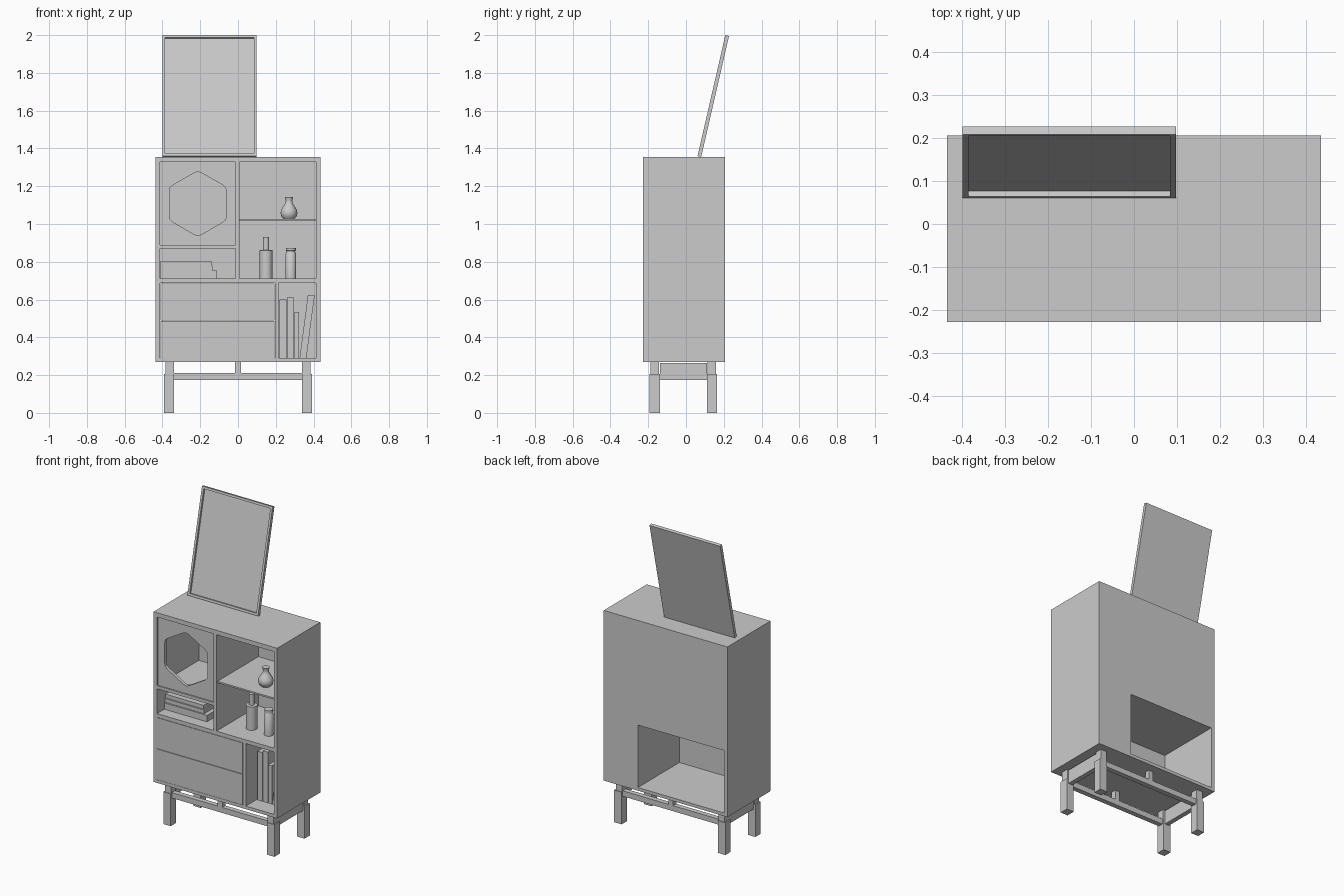
import bpy, bmesh
from math import cos, sin, pi
from mathutils import Vector

if "Cube" in bpy.data.objects:
    bpy.data.objects.remove(bpy.data.objects["Cube"])

grey = bpy.data.materials.new("light_grey")
grey.use_nodes = True
COLOUR = (0.6, 0.6, 0.6, 1)
grey.diffuse_color = COLOUR
grey.node_tree.nodes["Principled BSDF"].inputs["Base Color"].default_value = COLOUR


def finish(name, bm):
    bmesh.ops.recalc_face_normals(bm, faces=bm.faces)
    mesh = bpy.data.meshes.new(name)
    bm.to_mesh(mesh)
    bm.free()
    mesh.materials.append(grey)
    ob = bpy.data.objects.new(name, mesh)
    bpy.context.collection.objects.link(ob)
    return ob


def box(name, x, y, z, lean=0.0):
    """Box from (low, high) ranges; lean shifts the top along x."""
    bm = bmesh.new()
    bmesh.ops.create_cube(bm, size=1)
    for v in bm.verts:
        i, j, k = (int(c > 0) for c in v.co)
        v.co = (x[i] + lean * k, y[j], z[k])
    return finish(name, bm)


def lathe(name, profile, loc, steps=24):
    """Spin a (radius, height) profile about a vertical axis."""
    bm = bmesh.new()
    pts = [(0, profile[0][1])] + profile + [(0, profile[-1][1])]
    verts = [bm.verts.new((r, 0, h)) for r, h in pts]
    edges = [bm.edges.new(p) for p in zip(verts, verts[1:])]
    bmesh.ops.spin(bm, geom=verts + edges, axis=(0, 0, 1), cent=(0, 0, 0),
                   angle=2 * pi, steps=steps, use_merge=True)
    bmesh.ops.remove_doubles(bm, verts=bm.verts, dist=0.0002)
    ob = finish(name, bm)
    ob.location = loc
    bpy.ops.object.select_all(action='DESELECT')
    ob.select_set(True)
    bpy.context.view_layer.objects.active = ob
    bpy.ops.object.shade_smooth_by_angle(angle=0.7)


# Cabinet extents and board positions
W, T = 0.436, 0.024
FRONT, BACK = -0.228, 0.206
LOW, HIGH = 0.27, 1.355
IN = W - T
REAR = BACK - 0.012
MID_Z = (0.688, 0.712)
DIV_X = (-0.013, 0.008)
BAY_X = (0.195, 0.215)
depth = (FRONT, REAR)

# Carcass
for side, s in (("right", -1), ("left", 1)):
    box(side + "_side", sorted((s * IN, s * W)), (FRONT, BACK), (LOW, HIGH))
box("cabinet_top", (-IN, IN), (FRONT, BACK), (HIGH - T - 0.004, HIGH))
box("cabinet_bottom", (-IN, IN), (FRONT, BACK), (LOW, 0.29))
box("middle_board", (-IN, IN), depth, MID_Z)
box("upper_divider", DIV_X, depth, (MID_Z[1], HIGH - T))
box("lower_divider", BAY_X, depth, (0.29, MID_Z[0]))
box("cubby_board", (-IN, DIV_X[0]), depth, (0.87, 0.89))
box("thin_shelf", (DIV_X[1], IN), (FRONT + 0.01, REAR), (1.016, 1.026))

# Back panel, open behind the drawers
box("upper_back", (-IN, IN), (REAR, BACK), (MID_Z[0], HIGH - T))
box("lower_back", (BAY_X[0], IN), (REAR, BACK), (0.29, MID_Z[0]))

# Drawer fronts
for name, z in (("lower_drawer", (0.291, 0.486)), ("upper_drawer", (0.489, 0.686))):
    box(name, (-IN + 0.001, BAY_X[0] - 0.002), (FRONT, FRONT + 0.018), z)

# Cubby front with a rounded hexagonal opening
centre, radius = Vector((-0.2125, 0, 1.108)), 0.174
corners = [centre + radius * Vector((sin(i * pi / 3), 0, cos(i * pi / 3))) for i in range(6)]
opening = []
for i, c in enumerate(corners):
    a = c.lerp(corners[i - 1], 0.12)
    b = c.lerp(corners[(i + 1) % 6], 0.12)
    opening += [a, (a + 2 * c + b) / 4, b]
x0, x1, z0, z1 = -IN, DIV_X[0], 0.89, HIGH - T - 0.004
outline = [Vector(p) for p in ((x0, 0, z0), (x1, 0, z0), (x1, 0, z1), (x0, 0, z1))]
bm = bmesh.new()
for loop in (outline, opening):
    vs = [bm.verts.new(p) for p in loop]
    for i in range(len(vs)):
        bm.edges.new((vs[i - 1], vs[i]))
bmesh.ops.triangle_fill(bm, edges=bm.edges[:], use_beauty=True)
sheet = bmesh.ops.extrude_face_region(bm, geom=bm.faces[:])
for v in sheet["geom"]:
    if isinstance(v, bmesh.types.BMVert):
        v.co.y += 0.02
panel = finish("hexagon_panel", bm)
panel.location.y = FRONT + 0.008

# Stand: stepped legs, rails and short centre posts
LEG_Y = {"front": (-0.193, -0.138), "back": (0.11, 0.163)}
for end, (y0, y1) in LEG_Y.items():
    yc = (y0 + y1) / 2
    for side, s in (("right", -1), ("left", 1)):
        box(f"{end}_{side}_leg", sorted((s * 0.34, s * 0.392)), (y0, y1), (0, 0.205))
        box(f"{end}_{side}_leg_top", sorted((s * 0.34, s * 0.384)),
            (y0 + 0.004, y1 - 0.004), (0.205, LOW))
    box(end + "_rail", (-0.34, 0.34), (yc - 0.016, yc + 0.016), (0.175, 0.21))
    box(end + "_post", (-0.016, 0.016), (yc - 0.016, yc + 0.016), (0.21, LOW))
for side, s in (("right", -1), ("left", 1)):
    box(side + "_rail", sorted((s * 0.35, s * 0.38)), (-0.138, 0.11), (0.175, 0.263))

# Upright books, the last one leaning
for i, (a, b, top, lean) in enumerate(((0.22, 0.256, 0.6, 0), (0.261, 0.294, 0.614, 0),
                                       (0.298, 0.323, 0.534, 0), (0.326, 0.362, 0.624, 0.044))):
    box(f"upright_book_{i + 1}", (a, b), (-0.12, 0.09), (0.29, top), lean)

# Stacked books
for i, (right, a, b) in enumerate(((-0.11, 0.712, 0.753), (-0.134, 0.755, 0.779),
                                   (-0.141, 0.781, 0.805))):
    box(f"stacked_book_{i + 1}", (-0.411, right), (-0.155 + 0.005 * i, 0.05), (a, b))

# Vase and bottles
lathe("vase", [(0.028, 0), (0.04, 0.013), (0.045, 0.032), (0.041, 0.05), (0.028, 0.071),
               (0.018, 0.088), (0.017, 0.1), (0.022, 0.118)], (0.27, -0.105, 1.026))
lathe("tall_bottle", [(0.034, 0), (0.034, 0.149), (0.016, 0.151), (0.016, 0.22)],
      (0.149, -0.075, 0.712))
lathe("short_bottle", [(0.028, 0), (0.028, 0.132), (0.022, 0.14), (0.022, 0.145),
                       (0.026, 0.147), (0.026, 0.162)], (0.28, -0.09, 0.712))

# Leaning mirror: raised frame around a recessed panel
MW, ML, BORDER = 0.498, 0.657, 0.014
mirror = [
    box("mirror_panel", (BORDER, MW - BORDER), (0.013, 0.02), (BORDER, ML - BORDER)),
    box("mirror_frame_right", (0, BORDER), (0, 0.02), (0, ML)),
    box("mirror_frame_left", (MW - BORDER, MW), (0, 0.02), (0, ML)),
    box("mirror_frame_bottom", (BORDER, MW - BORDER), (0, 0.02), (0, BORDER)),
    box("mirror_frame_top", (BORDER, MW - BORDER), (0, 0.02), (ML - BORDER, ML)),
]
for part in mirror:
    part.location = (-0.4, 0.061, 1.3595)
    part.rotation_euler.x = -0.226
